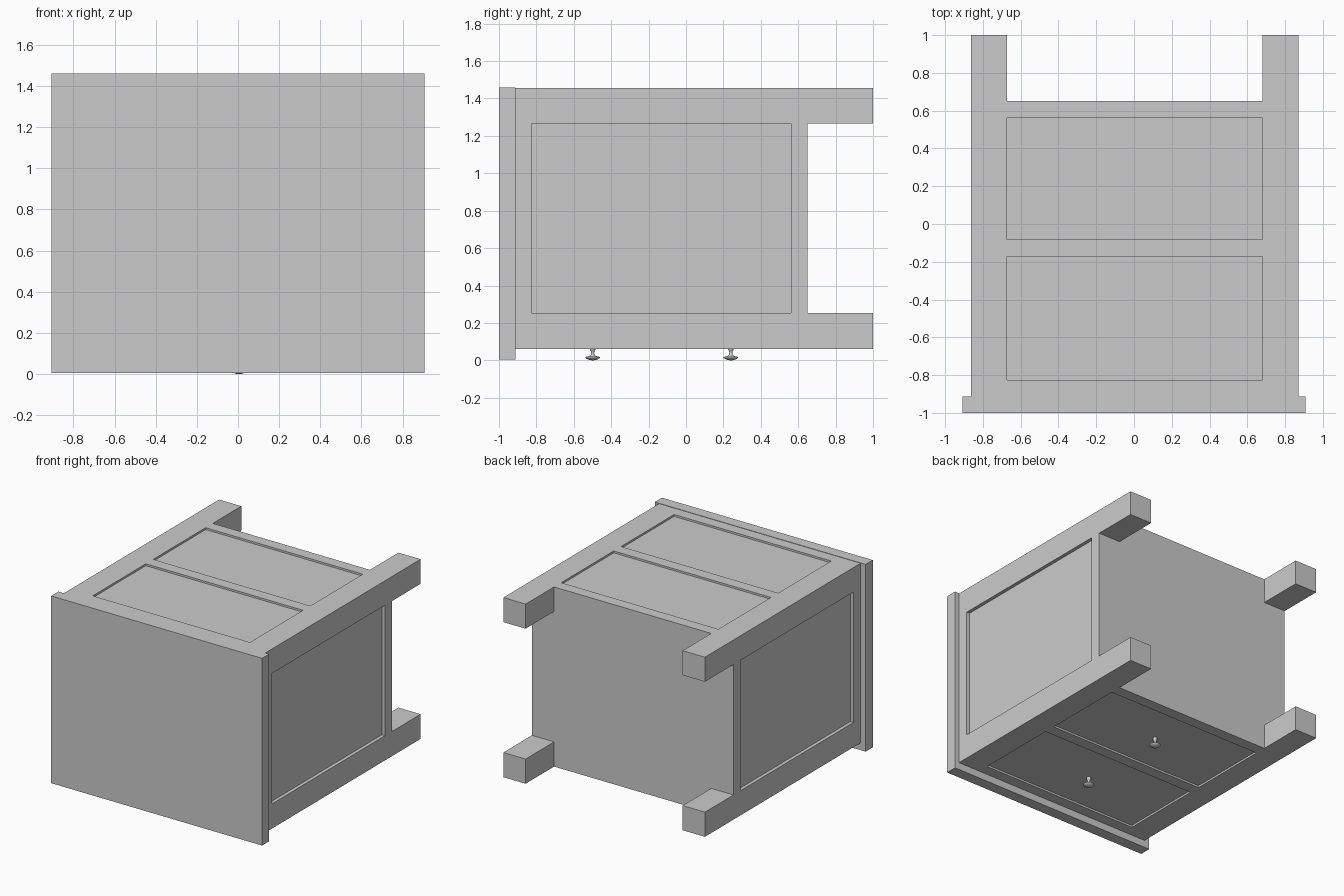
import bpy
import bmesh
import math
from mathutils import Matrix

if "Cube" in bpy.data.objects:
    bpy.data.objects.remove(bpy.data.objects["Cube"])

CX = 0.004                    # centre of the carcass
OUT, INN = 0.867, 0.676       # leg outer / inner half width
Z0, Z1, Z2, Z3 = 0.06, 0.252, 1.266, 1.457   # front leg and back leg limits
TOP, FOOT, BASE = -0.912, 1.0, 0.65
ZM = (Z0 + Z3) / 2


def box(name, x, y, z):
    lo, hi = zip(x, y, z)
    bm = bmesh.new()
    size = [b - a for a, b in zip(lo, hi)]
    mid = [(a + b) / 2 for a, b in zip(lo, hi)]
    bmesh.ops.create_cube(bm, size=1, matrix=Matrix.Translation(mid) @ Matrix.Diagonal((*size, 1)))
    me = bpy.data.meshes.new(name)
    bm.to_mesh(me)
    bm.free()
    ob = bpy.data.objects.new(name, me)
    bpy.context.collection.objects.link(ob)
    return ob


def span(s, a, b):
    """x range mirrored to side s about the carcass centre"""
    return sorted((CX + s * a, CX + s * b))


# table top (the cabinet lies on its front)
box("table_top", (-0.907, 0.907), (-1.0, TOP), (0.004, 1.46))

# legs and side rails
for side, s in (("left", -1), ("right", 1)):
    for face, z in (("front", (Z0, Z1)), ("back", (Z2, Z3))):
        box(f"{face}_{side}_leg", span(s, INN, OUT), (TOP, FOOT), z)
    for pos, y in (("upper", (TOP, -0.825)), ("lower", (0.562, BASE))):
        box(f"{side}_{pos}_rail", span(s, INN, OUT), y, (Z1, Z2))
    # recessed side panel
    box(f"{side}_panel", span(s, INN, OUT - 0.027), (-0.825, 0.562), (Z1, Z2))

# front and back rails with recessed drawer fronts and back panels between them
REC = 0.015
for face, z, zp in (("front", (Z0, Z1), (Z0 + REC, Z1)),
                    ("back", (Z2, Z3), (Z2, Z3 - REC))):
    for pos, y in (("upper", (TOP, -0.825)), ("middle", (-0.173, -0.083)), ("lower", (0.562, BASE))):
        box(f"{face}_{pos}_rail", span(1, -INN, INN), y, z)
    for pos, y in (("upper", (-0.825, -0.173)), ("lower", (-0.083, 0.562))):
        box(f"{face}_{pos}_drawer_panel", span(1, -INN, INN), y, zp)

# bottom board
box("bottom_board", span(1, -INN, INN), (0.562, BASE), (Z1, Z2))

# turned knobs: lathe profile (radius, z)
PROFILE = [(0, 0), (0.014, 0.001), (0.026, 0.005), (0.036, 0.011), (0.040, 0.016),
           (0.036, 0.019), (0.018, 0.023), (0.010, 0.029), (0.008, 0.040),
           (0.010, 0.050), (0.015, 0.056), (0.015, 0.078)]
for pos, y in (("upper", -0.499), ("lower", 0.24)):
    bm = bmesh.new()
    vs = [bm.verts.new((r, 0, z)) for r, z in PROFILE]
    es = [bm.edges.new(p) for p in zip(vs, vs[1:])]
    bmesh.ops.spin(bm, geom=vs + es, axis=(0, 0, 1), cent=(0, 0, 0),
                   angle=2 * math.pi, steps=24, use_duplicate=False)
    bmesh.ops.remove_doubles(bm, verts=bm.verts, dist=1e-5)
    bmesh.ops.recalc_face_normals(bm, faces=bm.faces)
    me = bpy.data.meshes.new(f"{pos}_drawer_knob")
    bm.to_mesh(me)
    bm.free()
    me.shade_smooth()
    ob = bpy.data.objects.new(f"{pos}_drawer_knob", me)
    ob.location = (CX, y, 0)
    bpy.context.collection.objects.link(ob)
